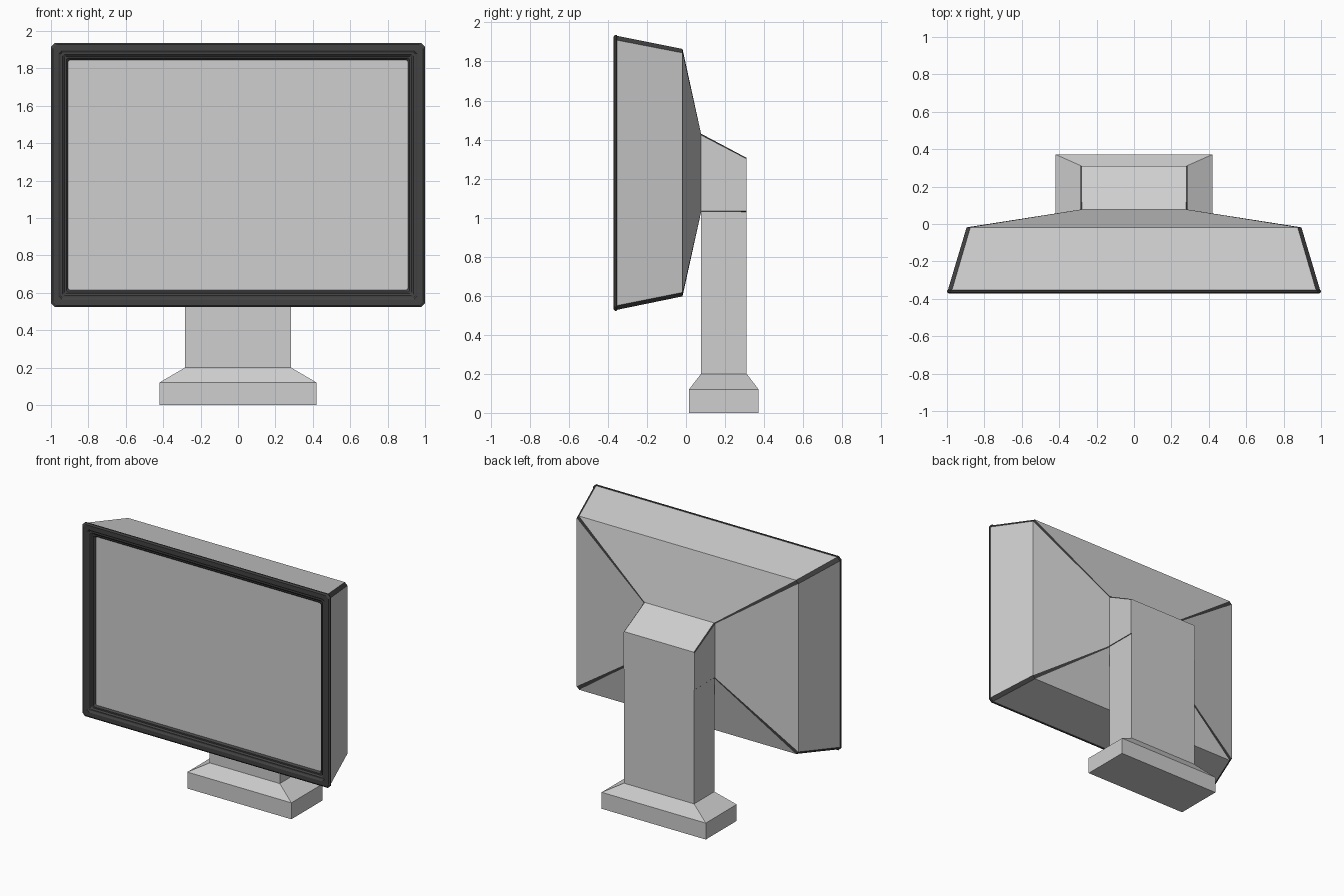
import bpy, bmesh

if "Cube" in bpy.data.objects:
    bpy.data.objects.remove(bpy.data.objects["Cube"])


def material(name, value):
    m = bpy.data.materials.new(name)
    m.diffuse_color = (value, value, value, 1)
    m.use_nodes = True
    m.node_tree.nodes["Principled BSDF"].inputs["Base Color"].default_value = m.diffuse_color
    return m


light = material("light grey", 0.62)
dark = material("dark grey", 0.055)


def upright_ring(hx, z0, z1, y, c):
    """Rectangle with cut corners, standing in the xz plane."""
    return [(-hx + c, y, z0), (hx - c, y, z0), (hx, y, z0 + c), (hx, y, z1 - c),
            (hx - c, y, z1), (-hx + c, y, z1), (-hx, y, z1 - c), (-hx, y, z0 + c)]


def flat_ring(hx, y0, y1, z):
    return [(-hx, y0, z), (hx, y0, z), (hx, y1, z), (-hx, y1, z)]


def loft(name, rings, mats, first_cap=False, last_cap=False, corner_mat=0):
    bm = bmesh.new()
    loops = [[bm.verts.new(p) for p in r] for r in rings]
    n = len(loops[0])
    for a, b in zip(loops, loops[1:]):
        for i in range(n):
            j = (i + 1) % n
            f = bm.faces.new((a[i], a[j], b[j], b[i]))
            if n == 8 and i % 2:
                f.material_index = corner_mat
    if first_cap:
        bm.faces.new(loops[0])
    if last_cap:
        bm.faces.new(loops[-1])
    bmesh.ops.recalc_face_normals(bm, faces=bm.faces[:])
    me = bpy.data.meshes.new(name)
    bm.to_mesh(me)
    bm.free()
    for m in mats:
        me.materials.append(m)
    ob = bpy.data.objects.new(name, me)
    bpy.context.collection.objects.link(ob)
    return ob


HX, Z0, Z1 = 1.0, 0.523, 1.936

# Stepped picture-frame bezel: (inset, y) profile from the back rim to the screen
profile = [(0.012, -0.350), (0.0, -0.355), (0.0, -0.364), (0.010, -0.372),
           (0.040, -0.372), (0.052, -0.364), (0.062, -0.364), (0.072, -0.355),
           (0.082, -0.355), (0.094, -0.340)]
rings = [upright_ring(HX - d, Z0 + d, Z1 - d, y, 0.02 if d < 0.05 else 0.008)
         for d, y in profile]
# closed behind so that it is a solid frame
bezel = loft("bezel", rings + [rings[0]], [dark])

# Screen panel set into the bezel
loft("screen", [upright_ring(HX - 0.092, Z0 + 0.092, Z1 - 0.092, y, 0.006)
                for y in (-0.342, -0.334)], [light], True, True)

# Rear housing tapering into the neck block, with trimmed corner edges
loft("rear_housing", [
    upright_ring(0.995, Z0 + 0.005, Z1 - 0.005, -0.353, 0.022),
    upright_ring(0.895, 0.597, 1.864, -0.018, 0.020),
    upright_ring(0.286, 1.028, 1.430, 0.077, 0.007),
    upright_ring(0.286, 1.028, 1.306, 0.311, 0.005),
], [light, dark], False, True, 1)

# Stand: block base, sloped shoulder and upright column
loft("stand", [
    flat_ring(0.42, 0.015, 0.372, 0.0),
    flat_ring(0.42, 0.015, 0.372, 0.12),
    flat_ring(0.283, 0.077, 0.311, 0.20),
    flat_ring(0.283, 0.077, 0.311, 1.034),
], [light], True, True)
